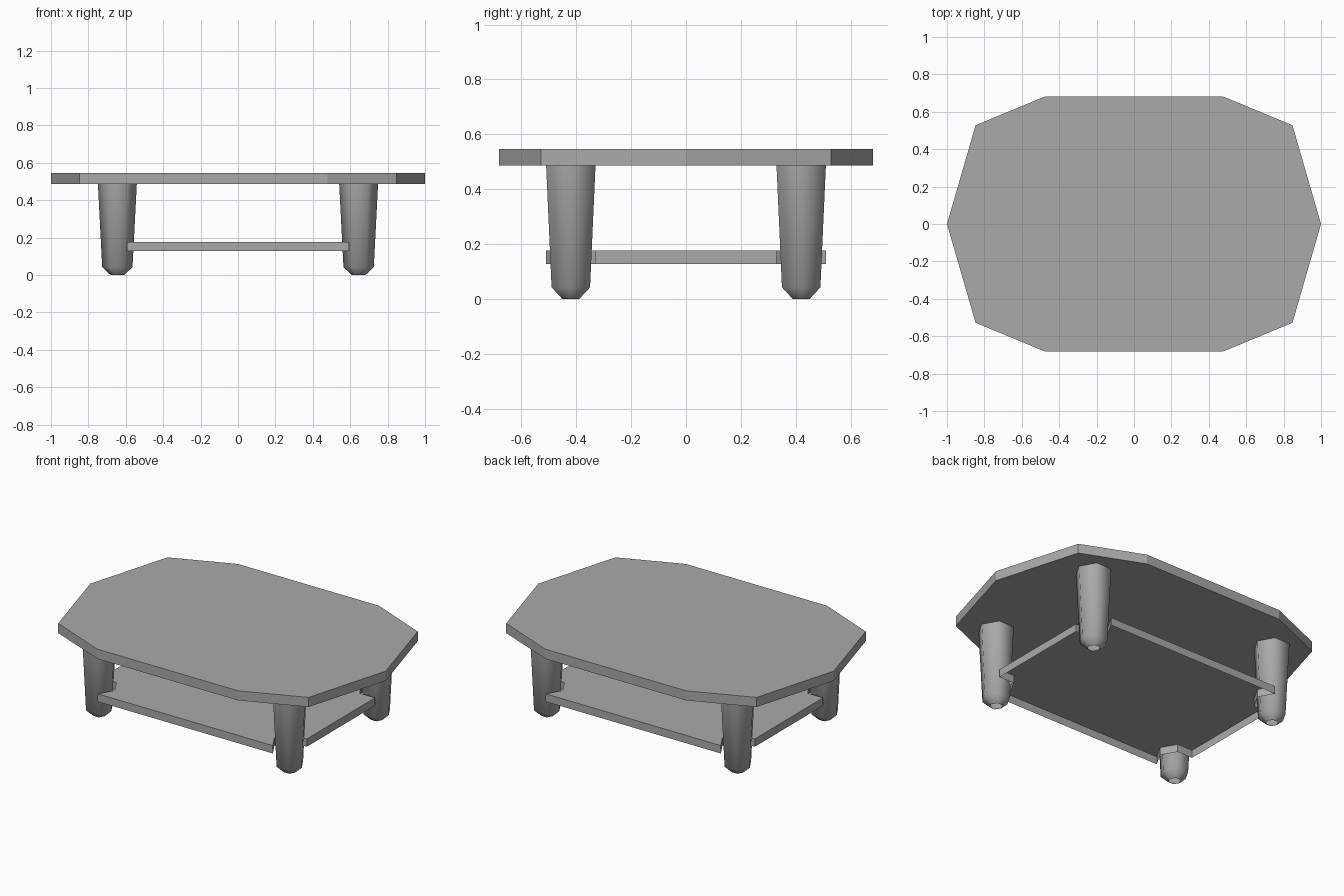
import bpy, bmesh
from math import cos, sin, pi

cube = bpy.data.objects.get("Cube")
if cube:
    bpy.data.objects.remove(cube, do_unlink=True)

grey = bpy.data.materials.new("plain grey")
grey.use_nodes = True
colour = (0.4, 0.4, 0.4, 1)
grey.diffuse_color = colour
grey.node_tree.nodes["Principled BSDF"].inputs["Base Color"].default_value = colour

LEG_X, LEG_Y, LEG_R = 0.645, 0.42, 0.104
TOP_Z0, TOP_Z1 = 0.487, 0.546
SIDES = 6


def add_object(name, bm):
    mesh = bpy.data.meshes.new(name)
    bm.to_mesh(mesh)
    bm.free()
    mesh.materials.append(grey)
    obj = bpy.data.objects.new(name, mesh)
    bpy.context.collection.objects.link(obj)
    return obj


def slab(name, quarter, z0, z1, open_below=False):
    """Board from the outline of its +x +y quarter, mirrored round."""
    half = quarter + [(-x, y) for x, y in reversed(quarter)]
    outline = half + [(-x, -y) for x, y in half]
    outline = [p for i, p in enumerate(outline) if p != outline[i - 1]]
    bm = bmesh.new()
    low = [bm.verts.new((x, y, z0)) for x, y in outline]
    high = [bm.verts.new((x, y, z1)) for x, y in outline]
    for i in range(len(outline)):
        bm.faces.new((low[i - 1], low[i], high[i], high[i - 1]))
    bm.faces.new(high)
    if not open_below:
        bm.faces.new(reversed(low))
    return add_object(name, bm)


def leg(name, cx, cy):
    """Tapered six-sided tube with a chamfered, open foot."""
    bm = bmesh.new()
    rings = []
    for r, z in [(0.036, 0), (0.081, 0.042), (LEG_R, TOP_Z0)]:
        rings.append([bm.verts.new((cx + r * cos(2 * pi * i / SIDES),
                                    cy + r * sin(2 * pi * i / SIDES), z))
                      for i in range(SIDES)])
    for low, high in zip(rings, rings[1:]):
        for i in range(SIDES):
            bm.faces.new((low[i - 1], low[i], high[i], high[i - 1])).smooth = True
    return add_object(name, bm)


# Ten-sided table top
slab("table_top", [(1, 0), (0.847, 0.528), (0.478, 0.681)], TOP_Z0, TOP_Z1)

# Lower shelf, hollow underneath, its corners notched round the legs
dx, dy = LEG_R / 2, LEG_R * sin(pi / 3)
slab("lower_shelf", [(LEG_X + dx, LEG_Y - dy), (LEG_X - dx, LEG_Y - dy),
                     (LEG_X - LEG_R, LEG_Y), (LEG_X - dx, LEG_Y + dy)],
     0.128, 0.176, open_below=True)

# Four legs
for end, sy in (("front", -1), ("back", 1)):
    for side, sx in (("left", 1), ("right", -1)):
        leg(f"{end}_{side}_leg", sx * LEG_X, sy * LEG_Y)
